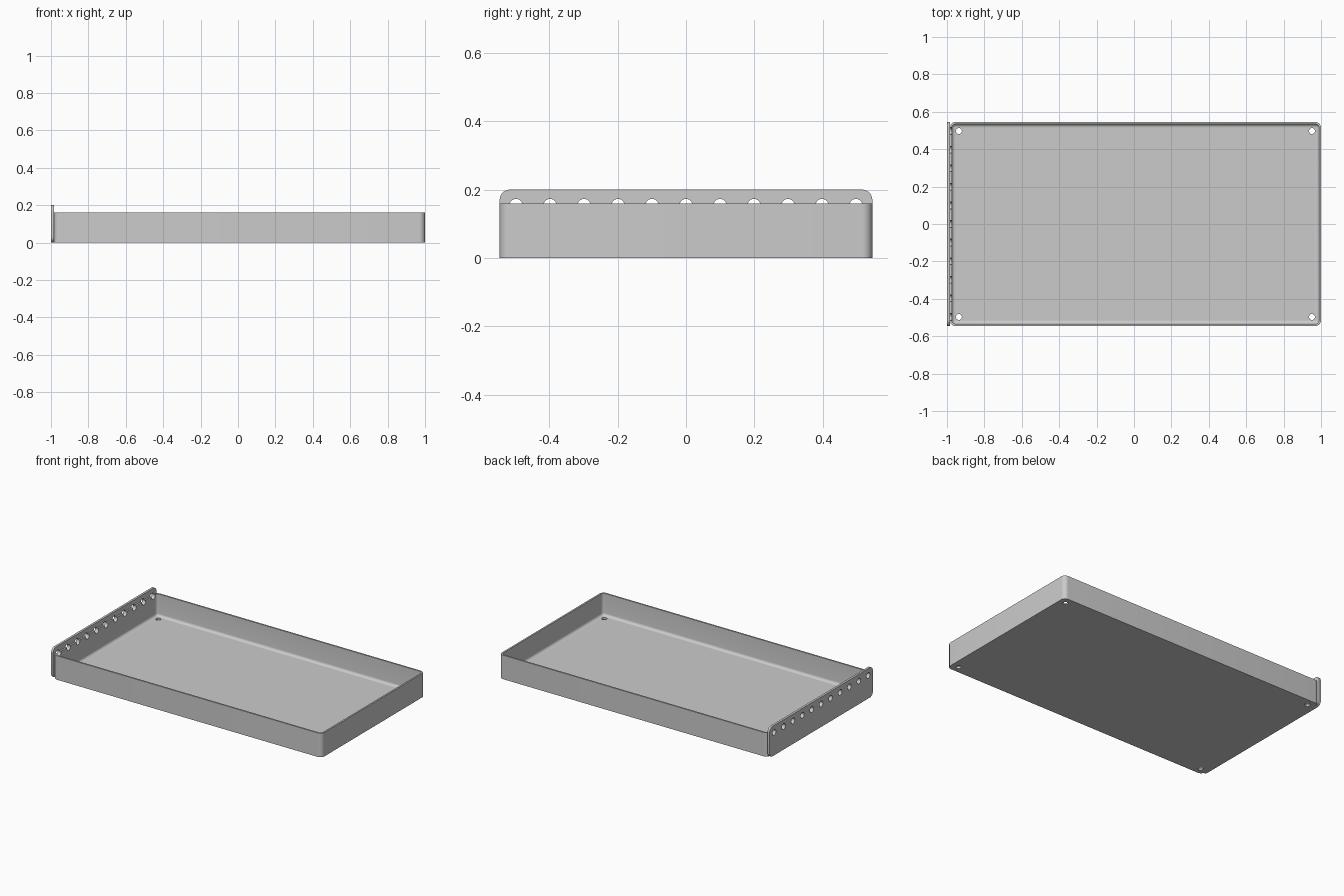
import bpy, bmesh, math
from mathutils import Matrix

if "Cube" in bpy.data.objects:
    bpy.data.objects.remove(bpy.data.objects["Cube"], do_unlink=True)

# One plain grey for everything
GREY = (0.6, 0.6, 0.6, 1)
mat = bpy.data.materials.new("plain grey")
mat.use_nodes = True
mat.diffuse_color = GREY
mat.node_tree.nodes["Principled BSDF"].inputs["Base Color"].default_value = GREY

X0, X1, HALF_Y, HEIGHT = -0.985, 1.0, 0.545, 0.16
PLATE_TOP = 0.2
CORNER, WALL, FLOOR, FILLET = 0.03, 0.011, 0.012, 0.018
MID = (X0 + X1) / 2


def rounded(half_u, half_v, radius, steps=8):
    """Outline of a rounded rectangle, counter-clockwise."""
    points = []
    for i, (su, sv) in enumerate([(1, 1), (-1, 1), (-1, -1), (1, -1)]):
        for k in range(steps + 1):
            a = math.pi / 2 * (i + k / steps)
            points.append((su * (half_u - radius) + radius * math.cos(a),
                           sv * (half_v - radius) + radius * math.sin(a)))
    return points


def make(name, bm):
    bmesh.ops.recalc_face_normals(bm, faces=bm.faces)
    mesh = bpy.data.meshes.new(name)
    bm.to_mesh(mesh)
    bm.free()
    mesh.materials.append(mat)
    obj = bpy.data.objects.new(name, mesh)
    bpy.context.collection.objects.link(obj)
    return obj


def loft(name, rings):
    """Skin a series of equal rings and cap both ends."""
    bm = bmesh.new()
    loops = [[bm.verts.new(p) for p in ring] for ring in rings]
    for a, b in zip(loops, loops[1:]):
        for i in range(len(a)):
            j = (i + 1) % len(a)
            bm.faces.new((a[i], a[j], b[j], b[i]))
    bm.faces.new(loops[0])
    bm.faces.new(loops[-1])
    return make(name, bm)


def drill(obj, centres, radius, depth, axis):
    """Cut a set of round holes, then remove the cutter."""
    bm = bmesh.new()
    turn = Matrix.Rotation(math.pi / 2, 4, "Y") if axis == "X" else Matrix()
    for c in centres:
        bmesh.ops.create_cone(bm, cap_ends=True, segments=24, radius1=radius,
                              radius2=radius, depth=depth,
                              matrix=Matrix.Translation(c) @ turn)
    cutter = make("hole_cutter", bm)
    cutter.hide_render = True
    mod = obj.modifiers.new("holes", "BOOLEAN")
    mod.operation, mod.solver, mod.object = "DIFFERENCE", "EXACT", cutter
    bpy.context.view_layer.objects.active = obj
    bpy.ops.object.modifier_apply(modifier=mod.name)
    bpy.data.objects.remove(cutter, do_unlink=True)


# Tray: outer wall, rim, inner wall and a fillet down to the floor
profile = [(0, 0), (0, HEIGHT), (WALL, HEIGHT)]
for k in range(7):
    a = math.pi / 2 * k / 6
    profile.append((WALL + FILLET * (1 - math.cos(a)),
                    FLOOR + FILLET * (1 - math.sin(a))))
rings = [[(MID + u, v, z) for u, v in
          rounded((X1 - X0) / 2 - d, HALF_Y - d, CORNER - d)]
         for d, z in profile]
tray = loft("tray", rings)

# End plate standing above the rim
outline = rounded(HALF_Y, PLATE_TOP / 2, CORNER)
plate = loft("end_plate", [[(x, u, v + PLATE_TOP / 2) for u, v in outline]
                           for x in (-1, X0)])

# Row of holes through the end plate and the wall behind it
row = [(X0, 0.0994 * i, 0.154) for i in range(-5, 6)]
for part in (tray, plate):
    drill(part, row, 0.019, 0.08, "X")

# Mounting holes in the floor corners
corners = [(MID + sx * 0.944, sy * 0.497, 0) for sx in (-1, 1) for sy in (-1, 1)]
drill(tray, corners, 0.016, 0.08, "Z")

# Smooth the rounded areas, keep the edges crisp
for part in (tray, plate):
    bpy.ops.object.select_all(action="DESELECT")
    part.select_set(True)
    bpy.context.view_layer.objects.active = part
    bpy.ops.object.shade_smooth_by_angle(angle=math.radians(30))
